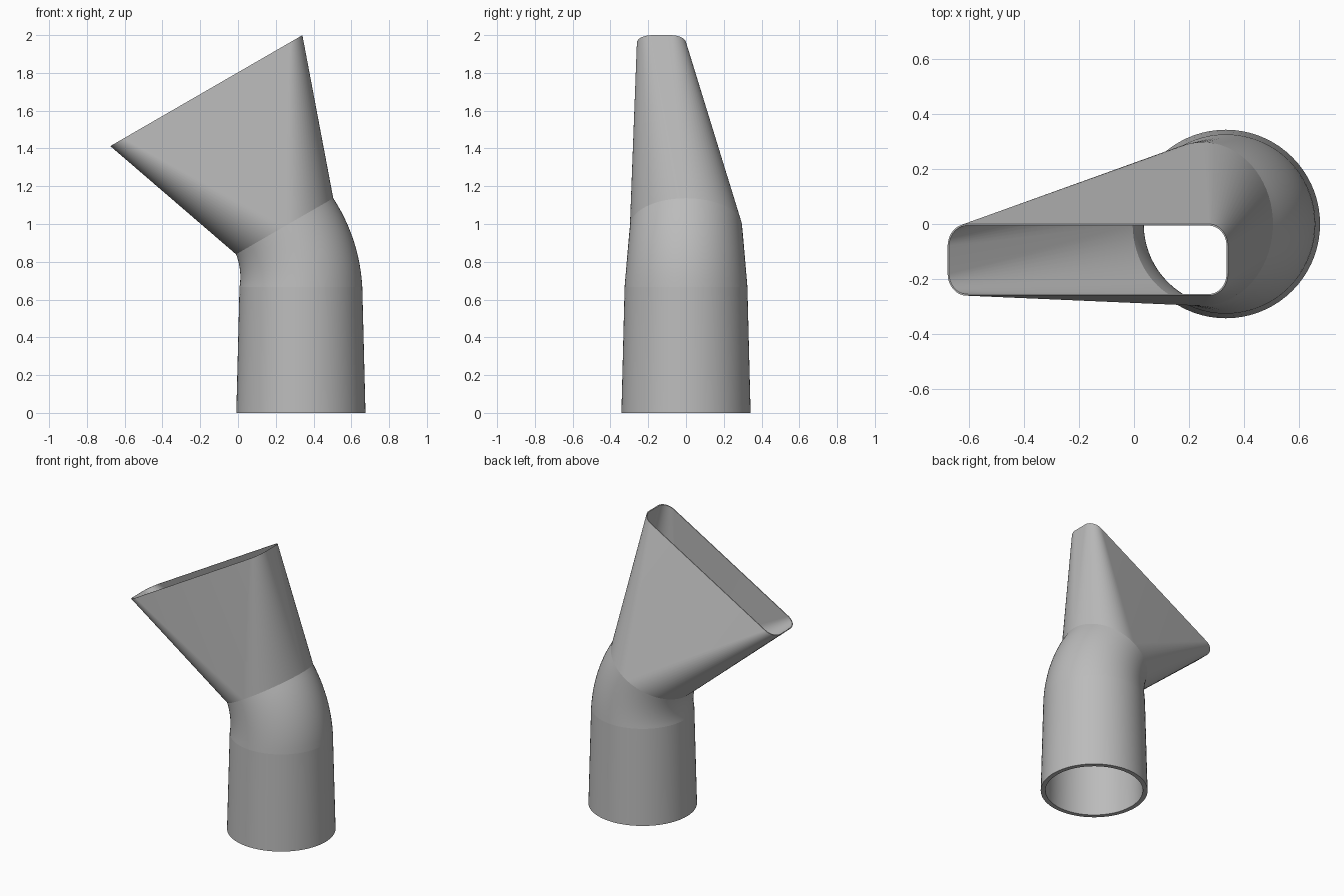
import bpy, bmesh, math
from mathutils import Vector

if "Cube" in bpy.data.objects:
    bpy.data.objects.remove(bpy.data.objects["Cube"], do_unlink=True)

STEPS = 18                   # segments per quarter turn
TILT = math.radians(30)
PIPE_X, BEND_Z, BEND_R = 0.333, 0.667, 0.642
HOPPER_LEN = 0.829

grey = bpy.data.materials.new("warm grey plastic")
grey.use_nodes = True
colour = (0.5, 0.5, 0.5, 1)
grey.diffuse_color = colour
grey.node_tree.nodes["Principled BSDF"].inputs["Base Color"].default_value = colour


def ring(centre, tilt, radius, half_x=0, half_y=0):
    """Rounded rectangle (a circle when the half sizes are zero), tilted about y."""
    u = Vector((math.cos(tilt), 0, math.sin(tilt)))
    v = Vector((0, 1, 0))
    points = []
    for q, (sx, sy) in enumerate([(1, 1), (-1, 1), (-1, -1), (1, -1)]):
        for i in range(STEPS + 1):
            a = (q + i / STEPS) * math.pi / 2
            points.append(centre + u * (sx * half_x + radius * math.cos(a))
                          + v * (sy * half_y + radius * math.sin(a)))
    return points


def skin(name, strips):
    """Loft each strip of rings; outer skins run upward, inner skins downward."""
    bm = bmesh.new()
    for rings in strips:
        loops = [[bm.verts.new(p) for p in r] for r in rings]
        for low, high in zip(loops, loops[1:]):
            n = len(low)
            for i in range(n):
                j = (i + 1) % n
                bm.faces.new((low[i], low[j], high[j], high[i]))
    bmesh.ops.remove_doubles(bm, verts=bm.verts, dist=1e-5)
    mesh = bpy.data.meshes.new(name)
    bm.to_mesh(mesh)
    bm.free()
    mesh.materials.append(grey)
    obj = bpy.data.objects.new(name, mesh)
    bpy.context.collection.objects.link(obj)
    bpy.ops.object.select_all(action='DESELECT')
    obj.select_set(True)
    bpy.context.view_layer.objects.active = obj
    bpy.ops.object.shade_smooth_by_angle(angle=math.radians(30))


def bend_point(angle):
    return Vector((PIPE_X - BEND_R * (1 - math.cos(angle)), 0,
                   BEND_Z + BEND_R * math.sin(angle)))


def bend_rings(r_start, r_end, count=12):
    return [ring(bend_point(TILT * i / count), TILT * i / count,
                 r_start + (r_end - r_start) * i / count) for i in range(count + 1)]


# Tapered round pipe with its bottom rim
foot, knee = Vector((PIPE_X, 0, 0)), bend_point(0)
skin("round_pipe", [[ring(knee, 0, 0.298), ring(foot, 0, 0.312),
                     ring(foot, 0, 0.342), ring(knee, 0, 0.325)]])

# Elbow, outer and inner skins
skin("elbow", [bend_rings(0.325, 0.297), bend_rings(0.298, 0.291)[::-1]])

# Flattened hopper: round at the elbow, a rounded slot at the mouth
neck = bend_point(TILT)
mouth = neck + HOPPER_LEN * Vector((-math.sin(TILT), 0, math.cos(TILT)))
mouth.y = -0.13
skin("flat_hopper", [[ring(neck, TILT, 0.297),
                      ring(mouth, TILT, 0.08, 0.507, 0.05),
                      ring(mouth, TILT, 0.074, 0.507, 0.05),
                      ring(neck, TILT, 0.291)]])
